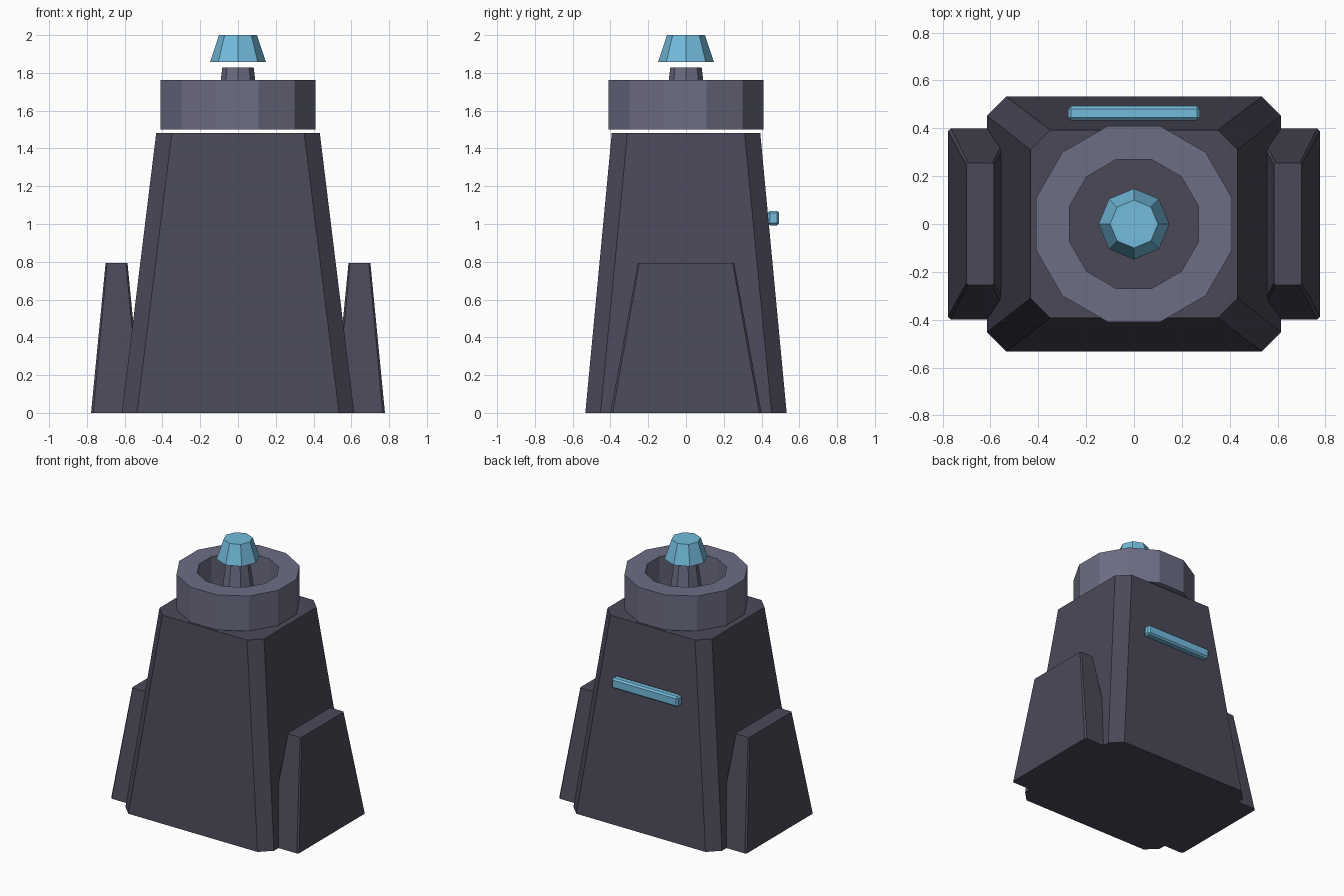
import bpy, bmesh, math

cube = bpy.data.objects.get("Cube")
if cube:
    bpy.data.objects.remove(cube, do_unlink=True)


def material(name, rgb):
    linear = [((c / 255 + 0.055) / 1.055) ** 2.4 for c in rgb] + [1]
    mat = bpy.data.materials.new(name)
    mat.use_nodes = True
    mat.diffuse_color = linear
    bsdf = next(n for n in mat.node_tree.nodes if n.type == 'BSDF_PRINCIPLED')
    bsdf.inputs["Base Color"].default_value = linear
    return mat


dark = material("dark slate", (75, 73, 89))
light = material("light slate", (108, 109, 131))
cyan = material("pale cyan", (115, 187, 220))


def octagon(hx, hy, c, cx=0):
    """Rectangle with cut corners, as a list of (x, y)."""
    quarter = [(hx, hy - c), (hx - c, hy)]
    pts = quarter + [(-x, y) for x, y in reversed(quarter)]
    return [(x + cx, y) for x, y in pts + [(-x, -y) for x, y in pts]]


def ngon(r, n, turn=0.0):
    return [(r * math.cos(turn + math.tau * i / n), r * math.sin(turn + math.tau * i / n))
            for i in range(n)]


def loft(name, sections, mat, closed=False):
    """Skin (outline, z) sections; cap the ends, or join last to first."""
    bm = bmesh.new()
    rings = [[bm.verts.new((x, y, z)) for x, y in pts] for pts, z in sections]
    pairs = list(zip(rings, rings[1:]))
    if closed:
        pairs.append((rings[-1], rings[0]))
    else:
        bm.faces.new(rings[0])
        bm.faces.new(rings[-1])
    for a, b in pairs:
        for i in range(len(a)):
            j = (i + 1) % len(a)
            bm.faces.new((a[i], a[j], b[j], b[i]))
    bmesh.ops.recalc_face_normals(bm, faces=bm.faces)
    mesh = bpy.data.meshes.new(name)
    bm.to_mesh(mesh)
    bm.free()
    mesh.materials.append(mat)
    obj = bpy.data.objects.new(name, mesh)
    bpy.context.collection.objects.link(obj)
    return obj


# Tapered main body with cut corners
loft("body", [(octagon(0.615, 0.533, 0.08), 0), (octagon(0.433, 0.393, 0.083), 1.482)], dark)

# Tapered buttress on each side
for side, sign in (("left", 1), ("right", -1)):
    loft(side + "_buttress",
         [(octagon(0.135, 0.4, 0.012, sign * 0.643), 0),
          (octagon(0.058, 0.255, 0.008, sign * 0.643), 0.793)], dark)

# Open twelve-sided collar hovering over the body
turn = math.radians(15)
outer, inner = ngon(0.424, 12, turn), ngon(0.28, 12, turn)
loft("collar", [(outer, 1.5), (outer, 1.763), (inner, 1.763), (inner, 1.5)], light, closed=True)

# Central post and floating crystal
loft("post", [(ngon(0.125, 8), 1.5), (ngon(0.083, 8), 1.828)], light)
loft("crystal", [(ngon(0.148, 8), 1.857), (ngon(0.1, 8), 2.0)], cyan)

# Glowing bar on the back face
bar = loft("back_bar", [(octagon(0.275, 0.03, 0), 0.993), (octagon(0.275, 0.03, 0), 1.07)], cyan)
bm = bmesh.new()
bm.from_mesh(bar.data)
bmesh.ops.remove_doubles(bm, verts=bm.verts, dist=0.001)
bmesh.ops.bevel(bm, geom=bm.edges[:], offset=0.012, segments=1, affect='EDGES')
bm.to_mesh(bar.data)
bm.free()
bar.location.y = 0.463
